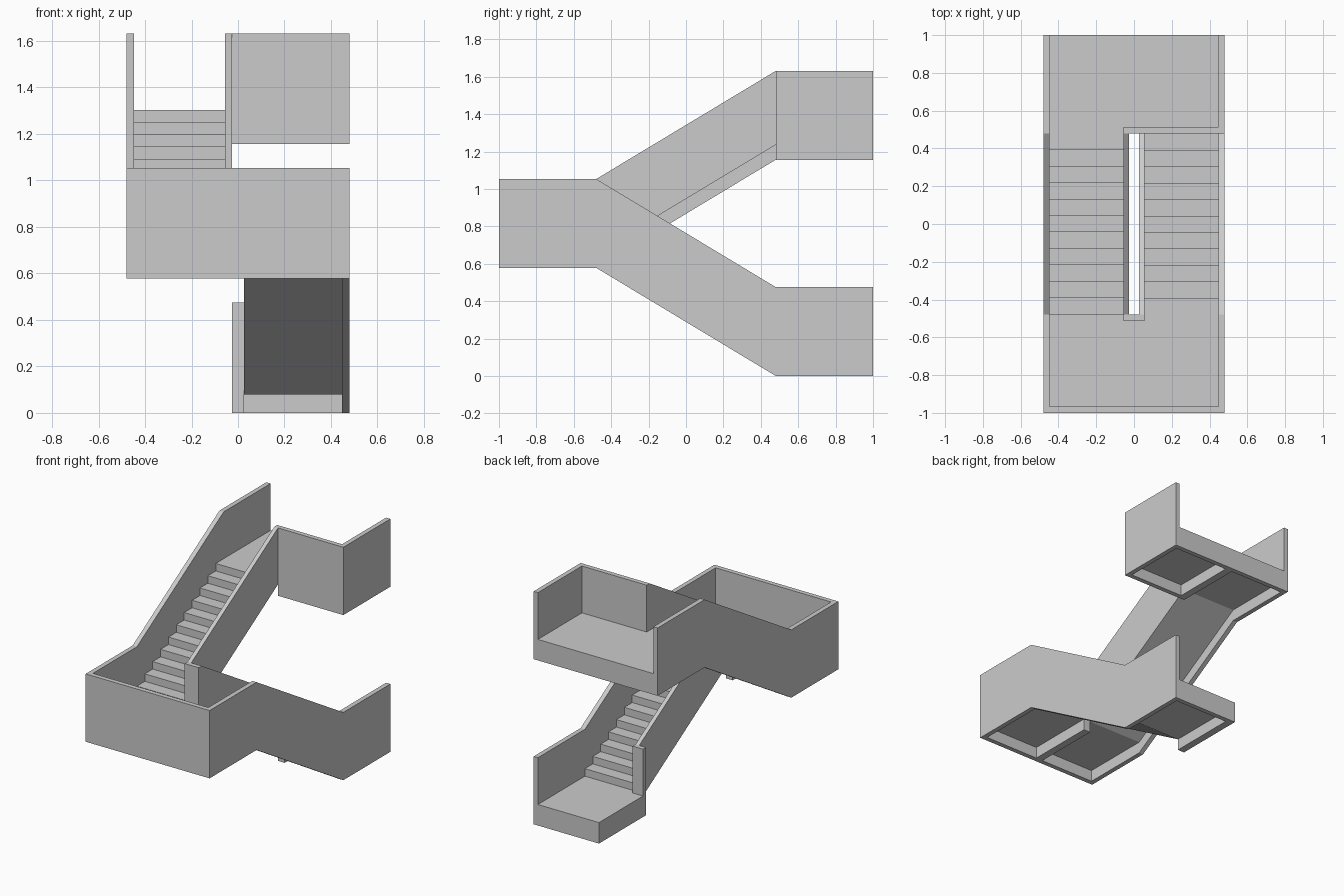
import bpy, bmesh

if "Cube" in bpy.data.objects:
    bpy.data.objects.remove(bpy.data.objects["Cube"])

RISE, N = 0.578, 11          # height of one flight, number of risers
FLOOR, SOFFIT, WALL = 0.147, 0.08, 0.475
HX, RUN, END, T = 0.48, 0.48, 1.0, 0.033
IN0, IN1 = 0.026, 0.055      # inner balustrade faces


def prism(name, x0, x1, pts, level=0):
    """Extrude a (y, z) profile across x; level 1 is turned half round and raised."""
    s = -1 if level else 1
    bm = bmesh.new()
    f = bm.faces.new([bm.verts.new((s * x0, s * y, z + level * RISE)) for y, z in pts])
    r = bmesh.ops.extrude_face_region(bm, geom=[f])
    verts = [v for v in r["geom"] if isinstance(v, bmesh.types.BMVert)]
    bmesh.ops.translate(bm, verts=verts, vec=(s * (x1 - x0), 0, 0))
    bmesh.ops.recalc_face_normals(bm, faces=bm.faces)
    me = bpy.data.meshes.new(name)
    bm.to_mesh(me)
    bm.free()
    ob = bpy.data.objects.new(name, me)
    bpy.context.collection.objects.link(ob)
    return ob


def box(name, x0, x1, y0, y1, z0, z1):
    return prism(name, x0, x1, [(y0, z0), (y1, z0), (y1, z1), (y0, z1)])


# Two identical flights, the upper one turned half round
going = 2 * RUN / N
for level, tag in enumerate(("lower", "upper")):
    # stepped flight with sloping soffit
    steps = [(RUN, SOFFIT), (RUN, FLOOR)]
    for k in range(N):
        y, z = RUN - k * going, FLOOR + (k + 1) * RISE / N
        steps += [(y, z), (y - going, z)]
    steps.append((-RUN, SOFFIT + RISE))
    prism(tag + "_steps", IN1, HX - T, steps, level)
    # outer balustrade, running past both landings
    prism(tag + "_outer_wall", HX - T, HX,
          [(END, 0), (RUN, 0), (-RUN, RISE), (-END, RISE),
           (-END, RISE + WALL), (-RUN, RISE + WALL), (RUN, WALL), (END, WALL)], level)
    # inner balustrade
    prism(tag + "_inner_wall", IN0, IN1,
          [(RUN, SOFFIT), (-RUN, SOFFIT + RISE), (-RUN, RISE + WALL), (RUN, WALL)], level)

# Landings: slab plus the stiffening beam beneath
for i, (tag, xl, xr, s) in enumerate((("bottom", -IN0, HX - T, 1),
                                      ("middle", -HX + T, HX - T, -1),
                                      ("top", -HX + T, HX - T, 1))):
    z = i * RISE
    ya, yb = sorted((s * RUN, s * END))
    box(tag + "_landing_slab", xl, xr, ya, yb, z + SOFFIT, z + FLOOR)
    box(tag + "_landing_beam", -IN0, IN0, ya, yb, z, z + SOFFIT)

# Open back edges of the bottom and top landings
box("bottom_back_edge", -IN0, HX - T, END - T, END, 0, FLOOR)
box("top_back_edge", -HX + T, HX - T, END - T, END, 2 * RISE, 2 * RISE + FLOOR)

# Remaining landing walls and newel pieces
z2 = 2 * RISE
box("middle_front_wall", -HX, HX, -END, -END + T, RISE, RISE + WALL)
box("bottom_newel", -IN0, IN1, RUN, RUN + T, SOFFIT, WALL)
box("middle_newel", -IN1, IN1, -RUN - T, -RUN, RISE + SOFFIT, RISE + WALL)
box("top_cross_wall", -IN1, HX, RUN, RUN + T, z2 + SOFFIT, z2 + WALL)
box("top_cross_wall_base", -IN0, HX, RUN, RUN + T, z2, z2 + SOFFIT)
box("top_right_wall", HX - T, HX, RUN, END, z2, z2 + WALL)
